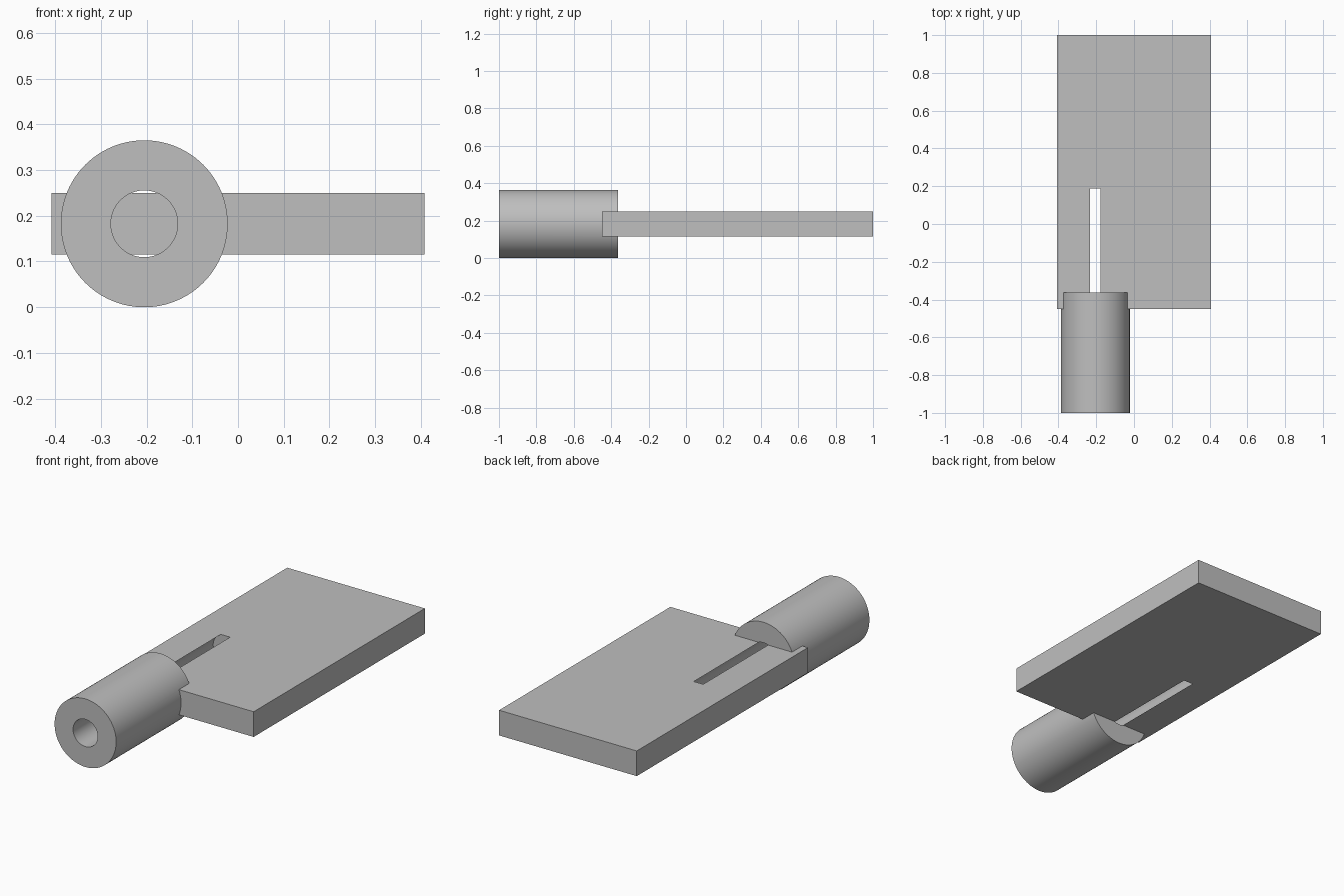
import bpy
import math

if "Cube" in bpy.data.objects:
    bpy.data.objects.remove(bpy.data.objects["Cube"], do_unlink=True)

AXIS_X, AXIS_Z = -0.205, 0.1825

grey = bpy.data.materials.new("plain grey")
grey.use_nodes = True
colour = (0.52, 0.52, 0.52, 1)
grey.diffuse_color = colour
grey.node_tree.nodes["Principled BSDF"].inputs["Base Color"].default_value = colour


def rod(name, radius, y0, y1):
    """Cylinder along y on the shared axis."""
    bpy.ops.mesh.primitive_cylinder_add(
        vertices=96, radius=radius, depth=y1 - y0,
        location=(AXIS_X, (y0 + y1) / 2, AXIS_Z), rotation=(math.pi / 2, 0, 0))
    obj = bpy.context.object
    obj.name = name
    obj.data.materials.append(grey)
    return obj


def combine(target, other, operation):
    """Apply an exact boolean and remove the second object."""
    mod = target.modifiers.new(operation.lower(), 'BOOLEAN')
    mod.operation, mod.object, mod.solver = operation, other, 'EXACT'
    bpy.context.view_layer.objects.active = target
    bpy.ops.object.modifier_apply(modifier=mod.name)
    bpy.data.objects.remove(other, do_unlink=True)


# Flat plate
bpy.ops.mesh.primitive_cube_add(size=1, location=(0, 0.275, AXIS_Z))
plate = bpy.context.object
plate.name = "plate_with_socket"
plate.scale = (0.816, 1.45, 0.135)
bpy.ops.object.transform_apply(location=True, rotation=True, scale=True)
plate.data.materials.append(grey)

# Socket barrel overlapping the plate's front edge
combine(plate, rod("socket_barrel", 0.1825, -1.0, -0.363), 'UNION')

# Blind bore, slightly wider than the plate is thick, so it opens a slot
bore = rod("bore_cutter", 0.073, -1.1, 0.187)
bore.hide_render = True
combine(plate, bore, 'DIFFERENCE')

# Smooth the round walls, keep the edges sharp
bpy.ops.object.select_all(action='DESELECT')
plate.select_set(True)
bpy.context.view_layer.objects.active = plate
bpy.ops.object.shade_smooth_by_angle(angle=math.radians(30))
